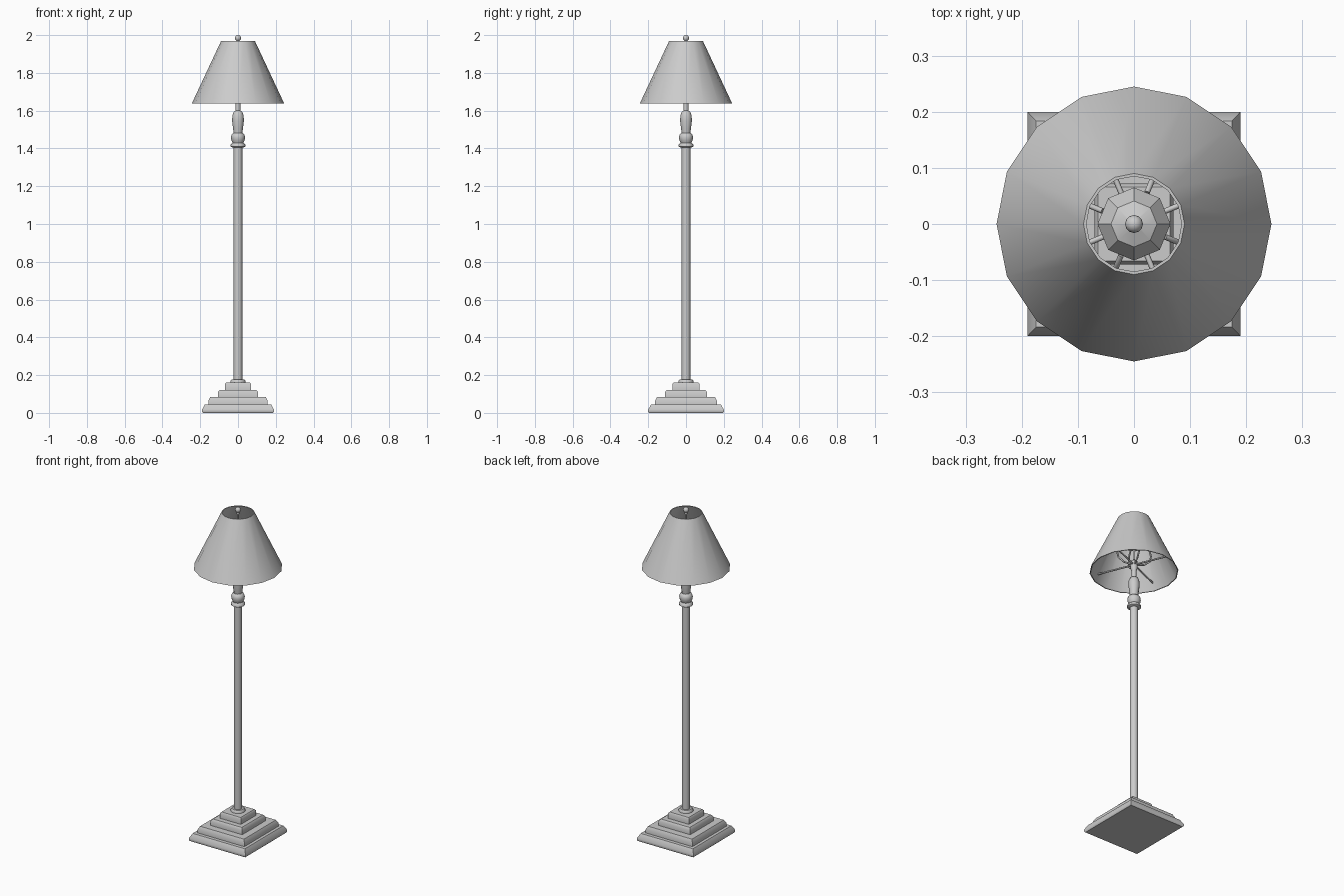
import bpy, bmesh, math

if "Cube" in bpy.data.objects:
    bpy.data.objects.remove(bpy.data.objects["Cube"])


def finish(name, bm, angle=40):
    bmesh.ops.recalc_face_normals(bm, faces=bm.faces)
    me = bpy.data.meshes.new(name)
    bm.to_mesh(me)
    bm.free()
    ob = bpy.data.objects.new(name, me)
    bpy.context.collection.objects.link(ob)
    bpy.ops.object.select_all(action='DESELECT')
    ob.select_set(True)
    bpy.context.view_layer.objects.active = ob
    bpy.ops.object.shade_smooth_by_angle(angle=math.radians(angle))
    return ob


def stack(name, rings, closed=False, angle=40):
    """Skin a list of equal-length point rings."""
    bm = bmesh.new()
    vs = [[bm.verts.new(p) for p in r] for r in rings]
    n = len(vs[0])
    pairs = list(zip(vs, vs[1:])) + ([(vs[-1], vs[0])] if closed else [])
    for a, b in pairs:
        for i in range(n):
            j = (i + 1) % n
            bm.faces.new((a[i], a[j], b[j], b[i]))
    if not closed:
        bm.faces.new(vs[0])
        bm.faces.new(vs[-1])
    return finish(name, bm, angle)


def lathe(name, profile, sides, closed=False, angle=50):
    rings = [[(r * math.cos(math.tau * i / sides), r * math.sin(math.tau * i / sides), z)
              for i in range(sides)] for r, z in profile]
    return stack(name, rings, closed, angle)


def rod(name, path, r, turn):
    """Round wire along (radius, height) points, turned about the z axis."""
    cu = bpy.data.curves.new(name, 'CURVE')
    cu.dimensions = '3D'
    cu.bevel_depth = r
    cu.bevel_resolution = 1
    cu.use_fill_caps = True
    sp = cu.splines.new('POLY')
    sp.points.add(len(path) - 1)
    for p, (d, z) in zip(sp.points, path):
        p.co = (d * math.cos(turn), d * math.sin(turn), z, 1)
    ob = bpy.data.objects.new(name, cu)
    bpy.context.collection.objects.link(ob)


# Stepped rectangular base: half x, half y, height
tiers = [(.185, .195, 0), (.19, .20, .006), (.19, .20, .018), (.175, .184, .045),
         (.157, .163, .045), (.157, .163, .065), (.147, .153, .084),
         (.106, .111, .084), (.106, .111, .110), (.097, .102, .122),
         (.070, .072, .122), (.070, .072, .152), (.064, .066, .160)]
stack("base", [[(-x, -y, z), (x, -y, z), (x, y, z), (-x, y, z)] for x, y, z in tiers])

# Pole with its foot ring
lathe("pole", [(.040, .155), (.040, .168), (.034, .176), (.023, .176), (.023, 1.42)], 12)

# Turned collar and vase at the head of the pole
lathe("turned_neck", [(.030, 1.405), (.039, 1.41), (.039, 1.42), (.029, 1.43),
                      (.035, 1.443), (.038, 1.46), (.033, 1.475), (.023, 1.482),
                      (.026, 1.505), (.031, 1.545), (.030, 1.575), (.022, 1.595),
                      (.013, 1.60), (.013, 1.64)], 12)

# Central stem and hub inside the shade
lathe("inner_stem", [(.013, 1.635), (.020, 1.66), (.020, 1.70), (.006, 1.71), (.005, 1.975)], 8)

# Octagonal cap inside the shade
lathe("inner_cap", [(.005, 1.80), (.060, 1.80), (.065, 1.81), (.041, 1.845), (.006, 1.86)], 8, angle=20)

# Straight lower spokes and curved upper ribs
for k in range(4):
    a = math.radians(22.5 + 90 * k)
    rod("lower_spoke", [(.01, 1.68), (.222, 1.68)], .005, a)
    rod("upper_rib", [(.015, 1.68), (.06, 1.69), (.09, 1.715), (.098, 1.75),
                      (.088, 1.785), (.06, 1.805)], .005, a + math.pi / 4)

# Sixteen-sided shade, a thin shell
lathe("shade", [(.245, 1.637), (.090, 1.968), (.085, 1.968), (.240, 1.637)], 16, True)

# Ball finial
lathe("finial_neck", [(.006, 1.955), (.009, 1.962), (.006, 1.976)], 8)
bm = bmesh.new()
bmesh.ops.create_uvsphere(bm, u_segments=12, v_segments=8, radius=.016)
bmesh.ops.translate(bm, verts=bm.verts, vec=(0, 0, 1.984))
finish("finial_ball", bm, 60)
